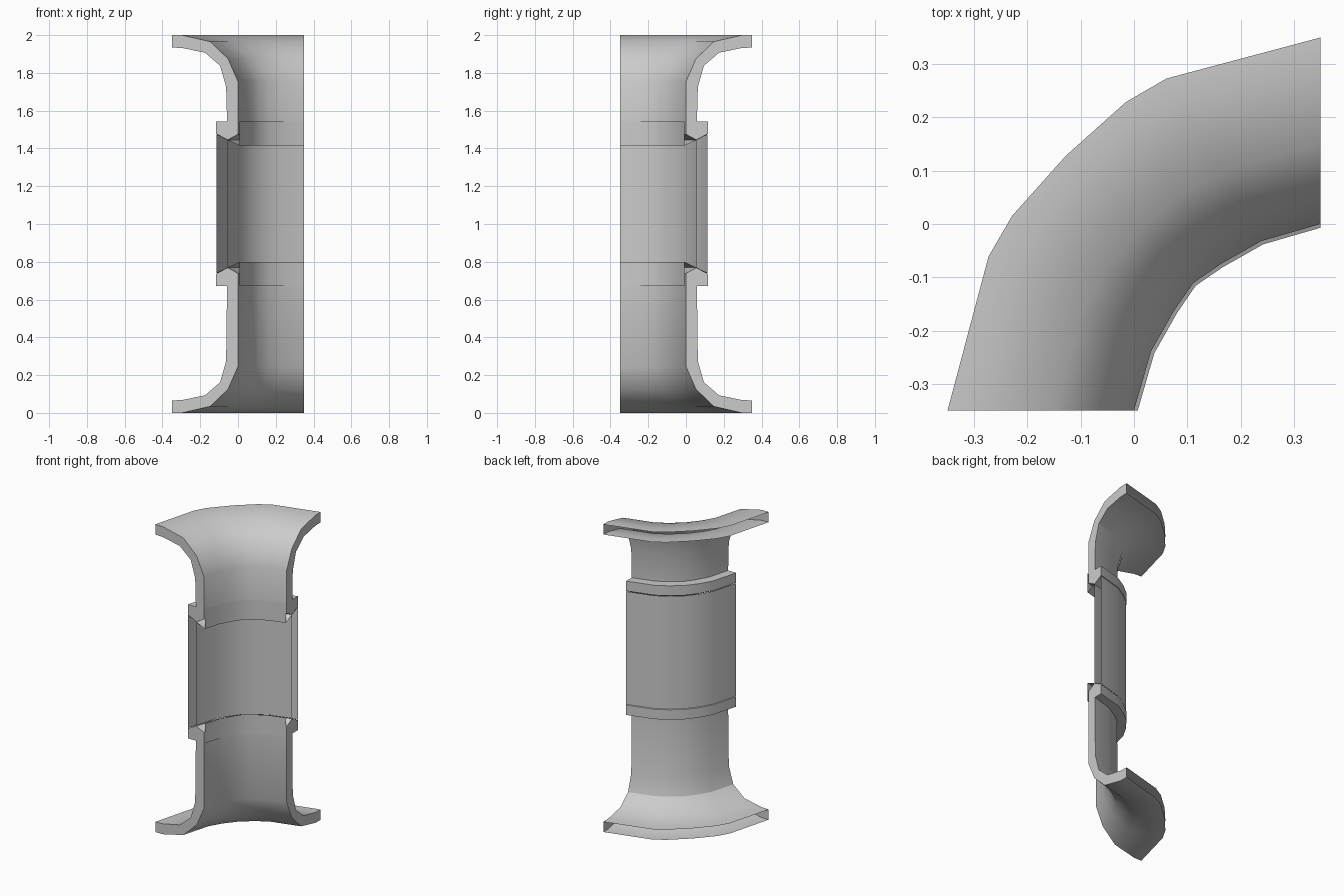
import bpy, bmesh, math
from mathutils import Vector

if "Cube" in bpy.data.objects:
    bpy.data.objects.remove(bpy.data.objects["Cube"])

# Plan path: inner face corners and the matching corners at 0.35 outward
half_in = [(0.0, -0.35), (0.032, -0.239), (0.075, -0.163)]
half_out = [(-0.35, -0.35), (-0.273, -0.061), (-0.229, 0.015)]


def mirrored(half, mid):
    # reflect across the diagonal symmetry plane y = -x
    return half + [mid] + [(-y, -x) for x, y in reversed(half)]


INNER = [Vector(p) for p in mirrored(half_in, (0.111, -0.111))]
OUTER = [Vector(p) for p in mirrored(half_out, (-0.128, 0.128))]


def sweep(name, profile, closed=False, caps=False):
    """Sweep (offset, z) profile along the bend."""
    bm = bmesh.new()
    rows = []
    for a, b in zip(INNER, OUTER):
        row = []
        for t, z in profile:
            p = a + (b - a) * (t / 0.35)
            row.append(bm.verts.new((p.x, p.y, z)))
        rows.append(row)
    n = len(profile)
    for r0, r1 in zip(rows, rows[1:]):
        for j in range(n if closed else n - 1):
            k = (j + 1) % n
            bm.faces.new((r0[j], r0[k], r1[k], r1[j]))
    if caps:
        bm.faces.new(list(reversed(rows[0])))
        bm.faces.new(rows[-1])
    me = bpy.data.meshes.new(name)
    bm.to_mesh(me)
    bm.free()
    ob = bpy.data.objects.new(name, me)
    bpy.context.collection.objects.link(ob)
    bpy.ops.object.select_all(action='DESELECT')
    ob.select_set(True)
    bpy.context.view_layer.objects.active = ob
    bpy.ops.object.shade_smooth_by_angle(angle=math.radians(32))
    return ob


def flip(profile, total):
    return [(t, total - z) for t, z in reversed(profile)]


# Flared walls with a window lip; the flare rim stays open
flare_in = [(0.35, 2.0), (0.296, 2.0), (0.148, 1.966), (0.053, 1.875), (0.0, 1.754)]
lip = [(0.0, 1.475), (0.055, 1.445), (0.116, 1.478), (0.116, 1.542), (0.058, 1.542), (0.059, 1.51)]
flare_out = [(0.063, 1.727), (0.095, 1.838), (0.175, 1.907), (0.296, 1.932), (0.35, 1.934)]
lip = lip[:5]
WINDOW = 2.214  # twice the window centre height
sweep("upper_wall", flare_in + lip + flare_out, caps=True)
sweep("lower_wall", flip(flare_out, 2.0) + flip(lip, WINDOW) + flip(flare_in, 2.0), caps=True)

# Thin inner trim strips around the window
strip = [(-0.007, 1.542), (-0.007, 1.415), (0.055, 1.445)]
sweep("upper_window_trim", strip)
sweep("lower_window_trim", flip(strip, WINDOW))

# Hollow window panel with open ends
sweep("window_panel", [(0.055, 1.443), (0.055, 0.771), (0.114, 0.74), (0.114, 1.474)], closed=True)
